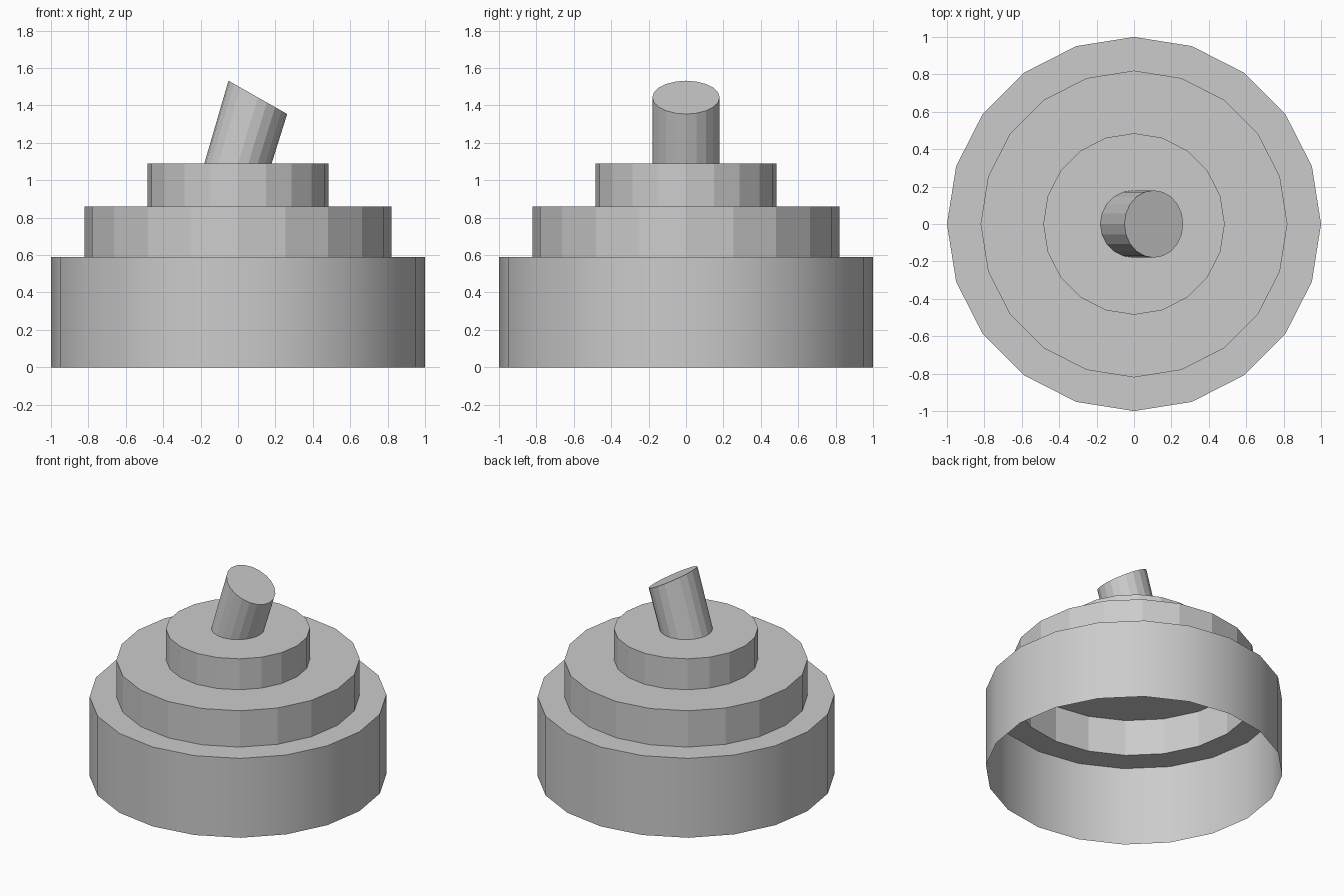
import bpy, bmesh
from math import cos, sin, pi

if "Cube" in bpy.data.objects:
    bpy.data.objects.remove(bpy.data.objects["Cube"])

SIDES = 20


def ring(bm, radius, z, x=0.0, x_radius=None, tilt=0.0):
    """Loop of vertices; tilt is the height change per unit of local x."""
    rx = radius if x_radius is None else x_radius
    verts = []
    for i in range(SIDES):
        a = 2 * pi * i / SIDES
        dx = rx * cos(a)
        verts.append(bm.verts.new((x + dx, radius * sin(a), z + tilt * dx)))
    return verts


def bridge(bm, lower, upper, smooth=False):
    for i in range(SIDES):
        j = (i + 1) % SIDES
        face = bm.faces.new((lower[i], lower[j], upper[j], upper[i]))
        face.smooth = smooth


def finish(bm, name):
    mesh = bpy.data.meshes.new(name)
    bm.to_mesh(mesh)
    bm.free()
    obj = bpy.data.objects.new(name, mesh)
    bpy.context.collection.objects.link(obj)


def tier(name, radius, z0, z1, hole, smooth=False):
    """Hollow open-bottomed wall with a flat step ring on top."""
    bm = bmesh.new()
    bottom, top = ring(bm, radius, z0), ring(bm, radius, z1)
    bridge(bm, bottom, top, smooth)
    bridge(bm, top, ring(bm, hole, z1))
    for edge in bm.edges:
        if edge.verts[0] in top and edge.verts[1] in top:
            edge.smooth = False
    finish(bm, name)


# Stepped hollow body
tier("base_tier", 1.0, 0.0, 0.59, 0.82, smooth=True)
tier("middle_tier", 0.82, 0.59, 0.86, 0.485)
tier("top_tier", 0.485, 0.86, 1.09, 0.18)

# Leaning stem with a slanted cap
bm = bmesh.new()
foot = ring(bm, 0.18, 1.09)
tip = ring(bm, 0.18, 1.443, x=0.106, x_radius=0.157, tilt=-0.567)
bridge(bm, foot, tip)
bm.faces.new(tip)
finish(bm, "leaning_stem")
